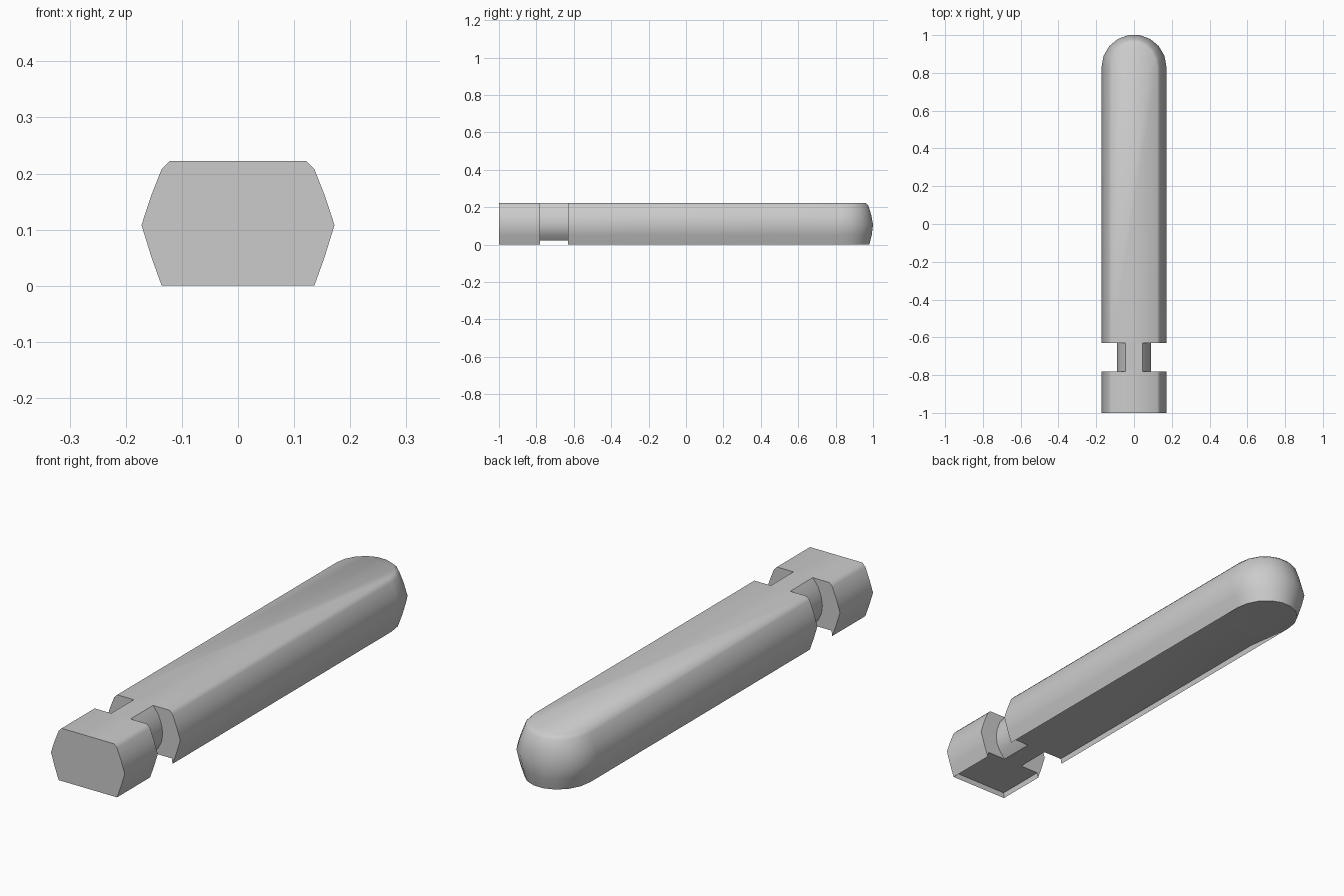
import bpy, bmesh, math

if "Cube" in bpy.data.objects:
    bpy.data.objects.remove(bpy.data.objects["Cube"])


def finish(bm, name):
    bmesh.ops.recalc_face_normals(bm, faces=bm.faces)
    mesh = bpy.data.meshes.new(name)
    bm.to_mesh(mesh)
    bm.free()
    obj = bpy.data.objects.new(name, mesh)
    bpy.context.collection.objects.link(obj)
    bpy.ops.object.select_all(action='DESELECT')
    bpy.context.view_layer.objects.active = obj
    obj.select_set(True)
    bpy.ops.object.shade_smooth_by_angle(angle=math.radians(46))
    return obj


def shell(name, rows):
    """Loft stacked U-shaped outlines, cap the ends and the open side."""
    bm = bmesh.new()
    rings = [[bm.verts.new(p) for p in row] for row in rows]
    for a, b in zip(rings, rings[1:]):
        for i in range(len(a) - 1):
            bm.faces.new((a[i], a[i + 1], b[i + 1], b[i]))
    bm.faces.new(rings[0])
    bm.faces.new(rings[-1])
    bm.faces.new([r[0] for r in rings] + [r[-1] for r in reversed(rings)])
    return finish(bm, name)


def rounded_row(z, w, y0, y1, tip, seg=9):
    row = [(w, y0, z)]
    top = math.cos(math.pi / (2 * seg))
    for i in range(seg + 1):
        t = math.pi * i / seg
        row.append((w * math.cos(t), y1 + (tip - y1) * math.sin(t) / top, z))
    return row + [(-w, y0, z)]


def square_row(z, w, y0, y1):
    return [(w, y0, z), (w, y1, z), (-w, y1, z), (-w, y0, z)]


# height, half width, tip of rounded end
levels = [(0, .136, .98), (.05, .154, .993), (.108, .172, 1.0),
          (.16, .155, .99), (.208, .136, .975), (.222, .122, .96)]

# Long body with a rounded end and a slightly recessed underside
rows = [rounded_row(.022, .132, -.63, .60, .68)]
rows += [rounded_row(z, w, -.63, .83, tip) for z, w, tip in levels]
shell("body", rows)

# Short block at the other end
rows = [square_row(.022, .132, -.78, -.997)]
rows += [square_row(z, w, -.78, -1.0) for z, w, tip in levels]
shell("end_block", rows)

# Narrow rounded neck joining the two
half = [(.045, .022), (.07, .05), (.085, .08), (.09, .115),
        (.085, .15), (.07, .19), (.045, .222)]
profile = half + [(-x, z) for x, z in reversed(half)]
bm = bmesh.new()
front = [bm.verts.new((x, -.78, z)) for x, z in profile]
back = [bm.verts.new((x, -.63, z)) for x, z in profile]
for i in range(len(profile)):
    j = (i + 1) % len(profile)
    bm.faces.new((front[i], front[j], back[j], back[i]))
finish(bm, "neck")
